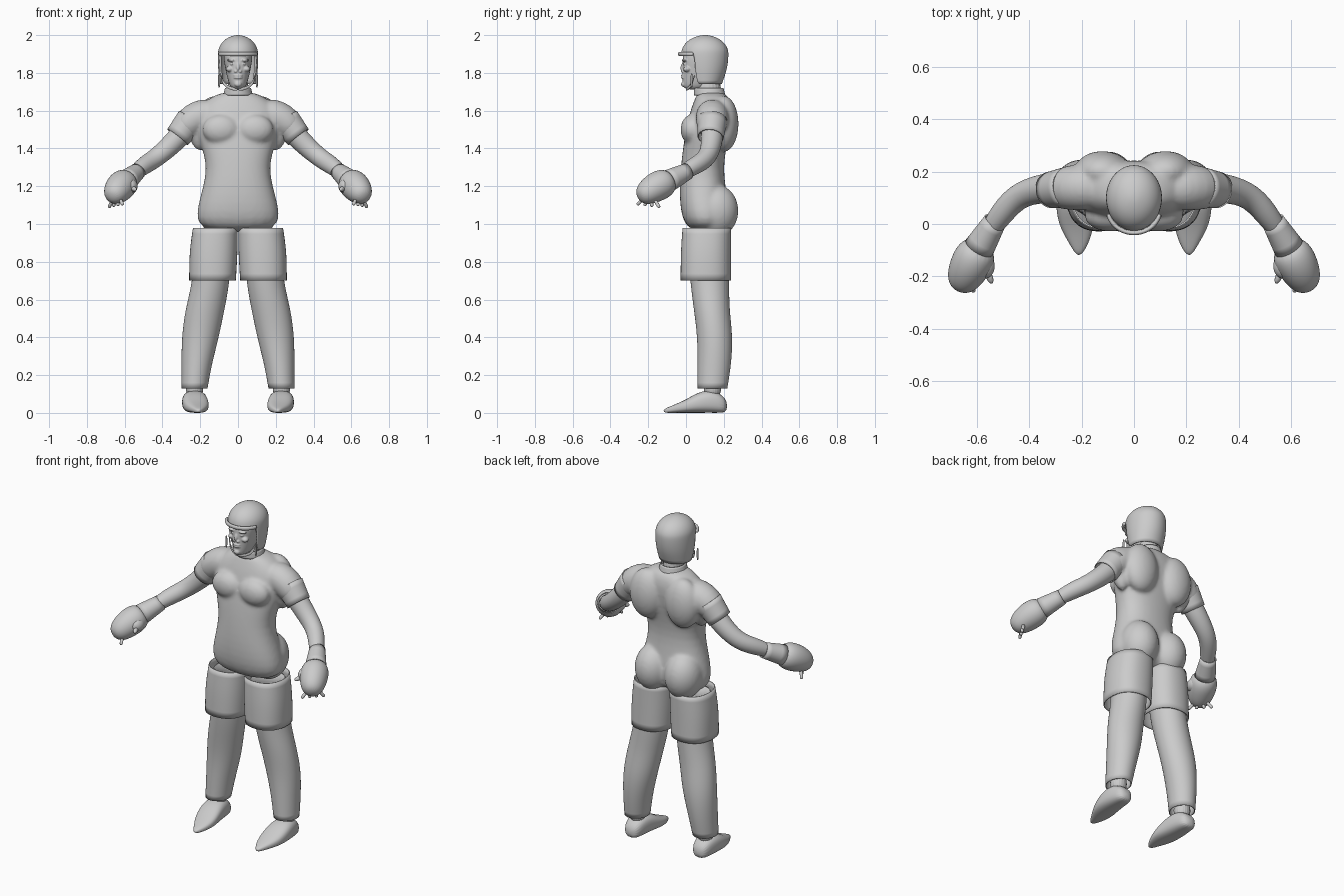
import bpy
import bmesh
from math import cos, sin, pi, copysign
from mathutils import Vector, Matrix

default_cube = bpy.data.objects.get("Cube")
if default_cube:
    bpy.data.objects.remove(default_cube)

shade = 0.6
colour = (shade, shade, shade, 1)
grey = bpy.data.materials.new("plain grey")
grey.use_nodes = True
grey.diffuse_color = colour
for node in grey.node_tree.nodes:
    if node.type == "BSDF_PRINCIPLED":
        node.inputs["Base Color"].default_value = colour

RIGHTWARD, BACKWARD, UPWARD = Matrix.Identity(3)


def loft(bm, rings, frame=None, closed=True, sides=20, power=2.0):
    """Skin rings of centre and two radii; without a frame they follow the path."""
    loops = []
    points = [Vector(centre) for centre, across, along in rings]
    for i, (centre, across, along) in enumerate(rings):
        if frame:
            u, v = frame
        else:
            tangent = points[min(i + 1, len(points) - 1)] - points[max(i - 1, 0)]
            tangent.normalize()
            helper = UPWARD if abs(tangent.z) < 0.95 else BACKWARD
            u = tangent.cross(helper).normalized()
            v = u.cross(tangent)
        loop = []
        for k in range(sides):
            angle = 2 * pi * k / sides
            a, b = [copysign(abs(part) ** (2 / power), part) for part in (cos(angle), sin(angle))]
            loop.append(bm.verts.new(points[i] + u * a * across + v * b * along))
        loops.append(loop)
    for low, high in zip(loops, loops[1:]):
        for k in range(sides):
            after = (k + 1) % sides
            bm.faces.new((low[k], low[after], high[after], high[k]))
    if closed:
        bm.faces.new(loops[0])
        bm.faces.new(loops[-1])


def tube(bm, path, **options):
    """Round limb through points of x, y, z and radius."""
    loft(bm, [((x, y, z), radius, radius) for x, y, z, radius in path], **options)


def stack(bm, rows, **options):
    """Level rings from rows of height, inner side, outer side, front and back."""
    rings = []
    for z, inner, outer, front, back in rows:
        centre = ((inner + outer) / 2, (front + back) / 2, z)
        rings.append((centre, (outer - inner) / 2, (back - front) / 2))
    loft(bm, rings, frame=(RIGHTWARD, BACKWARD), **options)


def column(bm, rows, **options):
    """Level rings on the centre line from rows of height, half width, front and back."""
    stack(bm, [(z, -half, half, front, back) for z, half, front, back in rows], **options)


def blob(bm, centre, radii):
    matrix = Matrix.Translation(centre) @ Matrix.Diagonal(radii).to_4x4()
    bmesh.ops.create_uvsphere(bm, u_segments=20, v_segments=12, radius=1, matrix=matrix)


def finish(bm, name, mirror=False, thickness=0, blend=0, relax=8):
    """Turn the mesh into a smooth object; blend is the cell size for fusing parts."""
    bmesh.ops.recalc_face_normals(bm, faces=bm.faces)
    mesh = bpy.data.meshes.new(name)
    bm.to_mesh(mesh)
    bm.free()
    mesh.materials.append(grey)
    mesh.shade_smooth()
    obj = bpy.data.objects.new(name, mesh)
    bpy.context.scene.collection.objects.link(obj)
    if mirror:
        obj.modifiers.new("mirror", "MIRROR").use_mirror_merge = False
    subdivide = obj.modifiers.new("subdivide", "SUBSURF")
    subdivide.levels = subdivide.render_levels = 2
    if blend:
        fuse = obj.modifiers.new("fuse", "REMESH")
        fuse.mode, fuse.voxel_size, fuse.use_smooth_shade = "VOXEL", blend, True
        smooth = obj.modifiers.new("relax", "SMOOTH")
        smooth.factor, smooth.iterations = 0.5, relax
    if thickness:
        obj.modifiers.new("thickness", "SOLIDIFY").thickness = thickness


cloth = 0.006

# Torso with shoulders, chest, shoulder blades and buttocks blended into one skin
bm = bmesh.new()
column(bm, [(0.95, 0.23, 0, 0.22), (1.1, 0.22, -0.04, 0.23), (1.3, 0.15, -0.03, 0.19),
            (1.46, 0.22, -0.01, 0.23), (1.6, 0.23, 0.02, 0.25), (1.67, 0.15, 0.05, 0.23),
            (1.7, 0.08, 0.06, 0.2)], power=2.3)
for side in (1, -1):
    tube(bm, [(side * 0.1, 0.14, 1.6, 0.09), (side * 0.25, 0.14, 1.56, 0.09), (side * 0.31, 0.13, 1.47, 0.07)])
    tube(bm, [(side * 0.2, 0.14, 1.38, 0.03), (side * 0.22, 0.14, 1.56, 0.08)])
    blob(bm, (side * 0.09, 0.03, 1.5), (0.1, 0.06, 0.08))
    blob(bm, (side * 0.12, 0.2, 1.53), (0.11, 0.08, 0.15))
    blob(bm, (side * 0.1, 0.16, 1.07), (0.11, 0.12, 0.14))
finish(bm, "torso", blend=0.01)

# Short sleeves
bm = bmesh.new()
tube(bm, [(0.25, 0.14, 1.55, 0.08), (0.32, 0.13, 1.46, 0.07)], closed=False)
finish(bm, "sleeves", mirror=True, thickness=cloth)

# Bare arms
bm = bmesh.new()
tube(bm, [(0.24, 0.14, 1.55, 0.06), (0.32, 0.14, 1.45, 0.06), (0.43, 0.12, 1.35, 0.05),
          (0.5, 0.05, 1.31, 0.05), (0.58, -0.07, 1.24, 0.03)])
finish(bm, "arms", mirror=True)

# Padded gloves with flared cuffs
bm = bmesh.new()
tube(bm, [(0.53, 0.01, 1.28, 0.045), (0.59, -0.09, 1.23, 0.06)], closed=False)
finish(bm, "glove_cuffs", mirror=True, thickness=cloth)
bm = bmesh.new()
tube(bm, [(0.58, -0.08, 1.24, 0.05), (0.6, -0.11, 1.22, 0.08), (0.63, -0.17, 1.19, 0.08),
          (0.66, -0.23, 1.15, 0.06), (0.67, -0.25, 1.14, 0.02)])
finish(bm, "glove_mitts", mirror=True)

# Thumbs and fingertips
bm = bmesh.new()
blob(bm, (0.57, -0.16, 1.2), (0.04, 0.05, 0.04))
tube(bm, [(0.56, -0.18, 1.19, 0.02), (0.54, -0.23, 1.18, 0.01)], sides=8)
palm = Vector((0.64, -0.19, 1.17))
for finger in range(4):
    tip = Vector((0.61, -0.26, 1.1)) + finger * Vector((0.025, 0.04, -0.005))
    tube(bm, [(*tip.lerp(palm, part), 0.01) for part in (0, 0.2, 0.6)], sides=8)
finish(bm, "thumbs_and_fingers", mirror=True)

# Wide shorts
bm = bmesh.new()
stack(bm, [(0.98, 0, 0.24, -0.02, 0.24), (0.85, 0, 0.26, -0.03, 0.24),
           (0.7, 0.01, 0.26, -0.03, 0.24)], closed=False, power=2.3)
finish(bm, "shorts", mirror=True, thickness=cloth)

# Trouser legs, open at the hem
bm = bmesh.new()
stack(bm, [(0.95, 0.03, 0.22, 0, 0.22), (0.7, 0.04, 0.24, 0.02, 0.23), (0.55, 0.07, 0.28, 0.04, 0.23),
           (0.4, 0.1, 0.3, 0.06, 0.25), (0.25, 0.14, 0.3, 0.06, 0.24),
           (0.13, 0.16, 0.3, 0.06, 0.22)], closed=False)
finish(bm, "trouser_legs", mirror=True, thickness=cloth)

# Ankles and pointed shoes
bm = bmesh.new()
tube(bm, [(0.23, 0.14, z, 0.05) for z in (0.2, 0.07)])
finish(bm, "ankles", mirror=True)
bm = bmesh.new()
shoe = [(0.22, 0.23, 0.04, 0.07), (0.16, 0.23, 0.06, 0.12), (0.08, 0.23, 0.07, 0.12),
        (0, 0.22, 0.07, 0.07), (-0.07, 0.21, 0.04, 0.04), (-0.12, 0.21, 0.01, 0.02)]
loft(bm, [((x, y, top / 2), half, top / 2) for y, x, half, top in shoe],
     frame=(RIGHTWARD, UPWARD), power=2.6)
finish(bm, "shoes", mirror=True)

# Neck and collar
bm = bmesh.new()
column(bm, [(z, 0.06, 0.05, 0.19) for z in (1.62, 1.8)])
finish(bm, "neck")
bm = bmesh.new()
column(bm, [(1.68, 0.08, 0.04, 0.21), (1.72, 0.07, 0.04, 0.2)], closed=False)
finish(bm, "collar", thickness=cloth)

# Head with blended facial features
bm = bmesh.new()
column(bm, [(1.71, 0.03, -0.01, 0.1), (1.74, 0.05, -0.02, 0.14), (1.83, 0.07, -0.02, 0.2),
            (1.89, 0.08, -0.02, 0.2), (1.94, 0.06, 0, 0.18)], power=2.2)
tube(bm, [(0, -0.01, 1.86, 0.01), (0, -0.025, 1.81, 0.013)], sides=10)
for lip in (1.775, 1.787):
    blob(bm, (0, -0.015, lip), (0.025, 0.012, 0.006))
blob(bm, (0, -0.012, 1.74), (0.02, 0.015, 0.015))
for side in (1, -1):
    blob(bm, (side * 0.034, -0.007, 1.867), (0.025, 0.015, 0.008))
    blob(bm, (side * 0.03, -0.005, 1.847), (0.012, 0.012, 0.007))
    blob(bm, (side * 0.012, -0.016, 1.808), (0.009, 0.012, 0.008))
    blob(bm, (side * 0.045, 0.005, 1.82), (0.02, 0.02, 0.015))
finish(bm, "head", blend=0.004, relax=3)

# Helmet: straight sides, round dome and a face opening
bm = bmesh.new()
brow, middle, steps = 1.9, 0.1, 6
shell = [(1.74, 0.095, 0.01, 0.19), (1.82, 0.107, -0.02, 0.22)]
for step in range(steps):
    angle = pi / 2 * step / steps
    width, depth = 0.108 * cos(angle), 0.127 * cos(angle)
    shell.append((brow + 0.1 * sin(angle), width, middle - depth, middle + depth))
shell.append((2.0, 0.01, middle - 0.01, middle + 0.01))
column(bm, shell, sides=28)
opening = []
for face in bm.faces:
    spot = face.calc_center_median()
    if spot.z < brow and (spot.y < 0.045 or len(face.verts) > 4):
        opening.append(face)
bmesh.ops.delete(bm, geom=opening, context="FACES")
finish(bm, "helmet", thickness=0.01)

# Brow peak along the edge of the opening
bm = bmesh.new()
turns = [1.4 * step / steps for step in range(-steps, steps + 1)]
loft(bm, [((0.1 * sin(turn), 0.055 - 0.09 * cos(turn), brow), 0.009, 0.012) for turn in turns], sides=10)
finish(bm, "helmet_peak")

# Chin straps and loose strap ends
bm = bmesh.new()
chin = [(0.09, 0.045, 1.79), (0.08, 0.035, 1.745), (0.05, 0.015, 1.72), (0, 0, 1.71)]
loft(bm, [(point, 0.004, 0.009) for point in chin], sides=8)
tube(bm, [(0.1, 0.03, z, 0.006) for z in (1.8, 1.76, 1.72)], sides=8)
finish(bm, "chin_straps", mirror=True)
